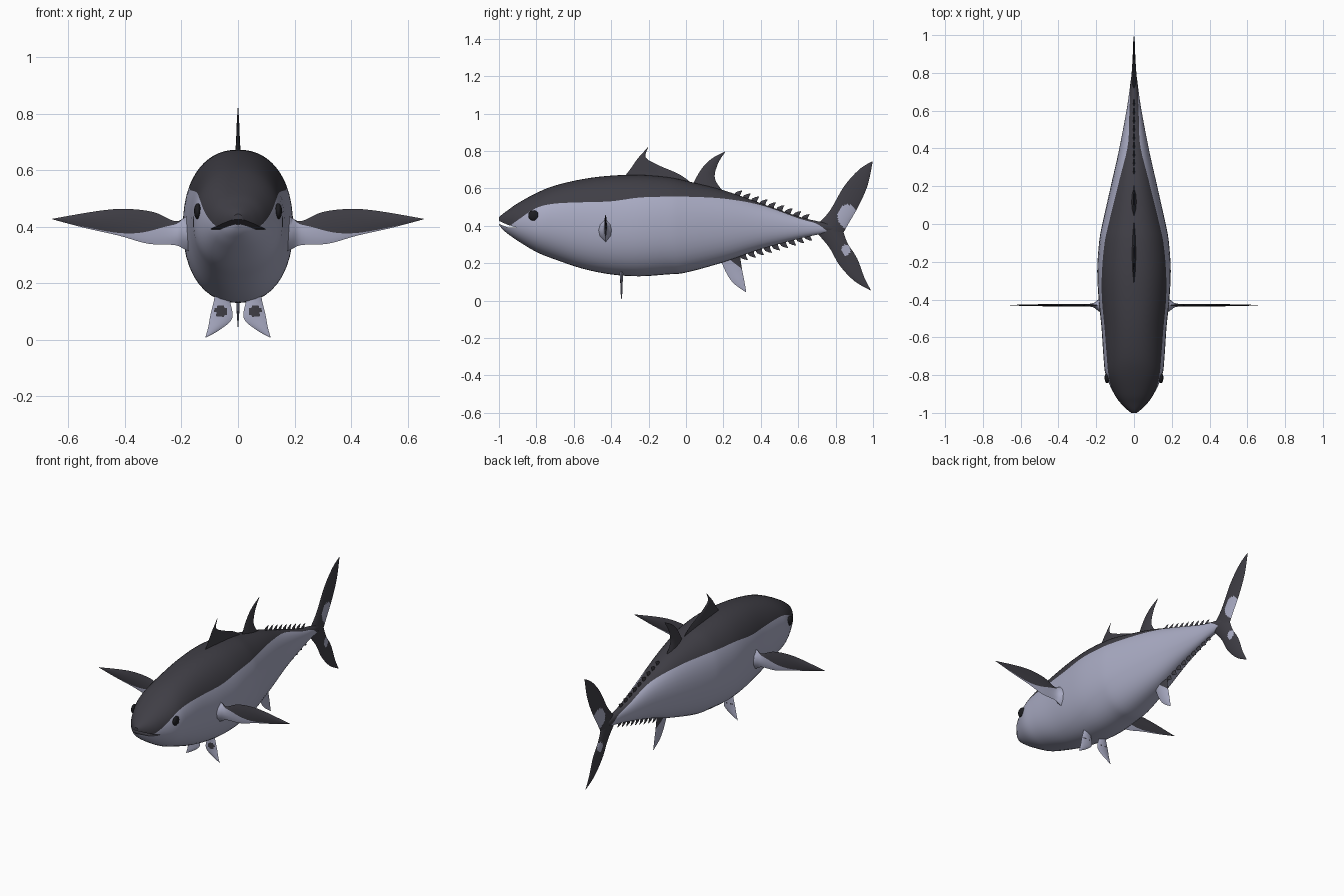
import bpy, bmesh, math
from mathutils import Vector

cube = bpy.data.objects.get("Cube")
if cube:
    bpy.data.objects.remove(cube)


def make_material(name, colour):
    mat = bpy.data.materials.new(name)
    mat.use_nodes = True
    mat.diffuse_color = (*colour, 1)
    mat.node_tree.nodes["Principled BSDF"].inputs["Base Color"].default_value = (*colour, 1)
    return mat


DARK, LIGHT, BLACK = 0, 1, 2
MATERIALS = [make_material("dark slate", (.05, .048, .06)),
             make_material("pale silver", (.40, .41, .55)),
             make_material("eye black", (.012, .012, .015))]


def smooth_rows(rows, steps):
    """Catmull-Rom interpolation through rows of numbers."""
    rows = [Vector(r) for r in rows]
    result = []
    for i in range(len(rows) - 1):
        a, b = rows[max(i - 1, 0)], rows[i]
        c, d = rows[i + 1], rows[min(i + 2, len(rows) - 1)]
        for k in range(steps):
            t = k / steps
            result.append(b + (c - a) * (t / 2) + (a * 2 - b * 5 + c * 4 - d) * (t * t / 2)
                          + (b * 3 - a - c * 3 + d) * (t ** 3 / 2))
    return result + [rows[-1]]


def finish(name, bm, angle=40):
    """Turn a bmesh into a smooth-shaded object with the shared materials."""
    bmesh.ops.remove_doubles(bm, verts=bm.verts, dist=.0002)
    bmesh.ops.recalc_face_normals(bm, faces=bm.faces)
    mesh = bpy.data.meshes.new(name)
    bm.to_mesh(mesh)
    bm.free()
    for mat in MATERIALS:
        mesh.materials.append(mat)
    obj = bpy.data.objects.new(name, mesh)
    bpy.context.collection.objects.link(obj)
    bpy.ops.object.select_all(action='DESELECT')
    obj.select_set(True)
    bpy.context.view_layer.objects.active = obj
    bpy.ops.object.shade_smooth_by_angle(angle=math.radians(angle))
    return obj


def loft(bm, rings, material_of):
    """Skin closed rings; material_of(column, centre) picks each face's material."""
    loops = [[bm.verts.new(p) for p in ring] for ring in rings]
    count = len(loops[0])
    for lower, upper in zip(loops, loops[1:]):
        for j in range(count):
            k = (j + 1) % count
            face = bm.faces.new((lower[j], lower[k], upper[k], upper[j]))
            face.material_index = material_of(j, face.calc_center_median())
    bm.faces.new(loops[0])
    bm.faces.new(loops[-1])


# Body stations: y, belly z, back z, half width, colour line z
STATIONS = [
    (-1, .405, .445, .015, .428), (-.98, .38, .463, .04, .415), (-.95, .355, .485, .07, .398),
    (-.9, .32, .52, .105, .43), (-.8, .26, .575, .15, .495), (-.7, .22, .615, .162, .518),
    (-.55, .17, .65, .172, .525), (-.4, .14, .668, .187, .53), (-.25, .13, .672, .195, .55),
    (-.1, .14, .66, .185, .555), (0, .15, .64, .168, .555), (.2, .205, .59, .123, .545),
    (.4, .275, .52, .078, .51), (.6, .33, .45, .04, .44), (.7, .352, .425, .025, .41),
    (.77, .365, .41, .016, .365), (.83, .37, .395, .006, .37)]
UPPER, LOWER = 10, 14


def body_ring(row):
    y, low, high, half, line = row
    middle, height = (low + high) / 2, (high - low) / 2
    ratio = max(-1, min(1, (line - middle) / height))
    split = math.asin(math.copysign(abs(ratio) ** 1.1, ratio))
    top, bottom = math.pi / 2, -math.pi / 2
    angles = [top + (split - top) * i / UPPER for i in range(UPPER)]
    angles += [split + (bottom - split) * i / LOWER for i in range(LOWER + 1)]
    side = []
    for a in angles:
        s = math.sin(a)
        side.append((half * abs(math.cos(a)) ** .9, y,
                     middle + height * math.copysign(abs(s) ** .9, s)))
    return side + [(-x, y, z) for x, y, z in side[-2:0:-1]]


bm = bmesh.new()
total = 2 * (UPPER + LOWER)
loft(bm, [body_ring(r) for r in smooth_rows(STATIONS, 5)],
     lambda j, c: DARK if j < UPPER or j >= total - UPPER else LIGHT)
body = finish("body", bm)

# Mouth slit cut out of the snout
bm = bmesh.new()
profile = [(-1.03, .439), (-.95, .404), (-.905, .391), (-.95, .39), (-1.03, .421)]
loft(bm, [[(x, y, z) for y, z in profile] for x in (-.3, .3)], lambda j, c: DARK)
cutter = finish("mouth_cutter", bm)
cutter.hide_render = True
cut = body.modifiers.new("mouth", 'BOOLEAN')
cut.operation, cut.solver, cut.object = 'DIFFERENCE', 'EXACT', cutter
bpy.context.view_layer.objects.active = body
bpy.ops.object.modifier_apply(modifier=cut.name)
bpy.data.objects.remove(cutter)


def fin(name, rows, place, colours=(DARK, DARK), spots=(), steps=5, cells=4):
    """Lens-section fin. Rows from root to tip: leading u, v, trailing u, v,
    thickness, and the chord fraction where the second colour starts."""
    rings = []
    for row in smooth_rows(rows, steps):
        lead, trail = Vector(row[:2]), Vector(row[2:4])
        thick, split = max(row[4], .001), max(0, min(1, row[5]))
        chord = [split * i / cells for i in range(cells)]
        chord += [split + (1 - split) * i / cells for i in range(cells + 1)]
        near = [(lead.lerp(trail, f), thick / 2 * math.sin(math.pi * f) ** .7 if 0 < f < 1 else 0)
                for f in chord]
        ring = near + [(p, -w) for p, w in near[-2:0:-1]]
        rings.append([place(p.x, p.y, w) for p, w in ring])

    def colour(j, centre):
        for spot_centre, radius, height in spots:
            d = centre - Vector(spot_centre)
            if (max(abs(d.x), abs(d.y)) / radius) ** 2 + (d.z / height) ** 2 < 1:
                return LIGHT if colours[0] == DARK else DARK
        return colours[0 if j < cells or j >= 3 * cells else 1]

    bm = bmesh.new()
    loft(bm, rings, colour)
    return finish(name, bm, 60)


def median(u, v, w):
    return (w, u, v)


# Fins on the centre line
fin("front_dorsal_fin", [
    (-.34, .65, .05, .61, .03, 1), (-.30, .70, -.03, .672, .016, 1),
    (-.26, .757, -.15, .725, .011, 1), (-.235, .785, -.215, .765, .008, 1),
    (-.205, .82, -.203, .818, .002, 1)], median)
fin("rear_dorsal_fin", [
    (.03, .61, .21, .57, .03, 1), (.08, .70, .155, .65, .014, 1),
    (.135, .757, .17, .73, .009, 1), (.207, .797, .209, .794, .002, 1)], median)
fin("anal_fin", [
    (.18, .24, .30, .27, .03, .4), (.19, .205, .292, .225, .02, .5), (.22, .14, .30, .165, .014, 1),
    (.257, .09, .31, .115, .01, 1), (.32, .045, .322, .047, .002, 1)], median, (LIGHT, DARK))

# Tail lobes with pale patches
fin("tail_upper_lobe", [
    (.68, .385, .84, .36, .03, 1), (.765, .475, .865, .405, .022, 1),
    (.845, .61, .925, .51, .014, 1), (.925, .70, .972, .62, .01, 1),
    (.995, .745, .998, .743, .002, 1)], median,
    spots=[((0, .862, .45), .05, .065)], steps=12, cells=14)
fin("tail_lower_lobe", [
    (.68, .385, .84, .37, .03, 1), (.765, .285, .865, .305, .022, 1),
    (.82, .19, .915, .225, .014, 1), (.9, .105, .955, .12, .01, 1),
    (.985, .055, .988, .057, .002, 1)], median,
    spots=[((0, .855, .27), .022, .03)], steps=12, cells=14)

# Rows of finlets along the back and belly
for side, start, slope, up in (("upper", .572, -.35, 1), ("lower", .225, .3, -1)):
    for i in range(9):
        y = .26 + .045 * i if up > 0 else .29 + .043 * i
        z = start + slope * (y - .25)
        fin(f"{side}_finlet_{i + 1}", [
            (y - .02, z - .03 * up, y + .03, z - .035 * up, .014, 1),
            (y + .005, z + .01 * up, y + .03, z - .005 * up, .009, 1),
            (y + .04, z + .02 * up, y + .041, z + .018 * up, .002, 1)], median, steps=2, cells=2)

# Paired fins and eyes
for side, s in (("left", 1), ("right", -1)):
    fin(f"{side}_pectoral_fin", [
        (.15, .46, .15, .30, .12, 0), (.19, .432, .19, .32, .06, 0),
        (.225, .42, .225, .335, .018, .15), (.30, .452, .32, .34, .014, .6),
        (.40, .463, .42, .368, .012, .9), (.5, .455, .54, .395, .01, .95),
        (.657, .428, .657, .426, .003, 1)],
        lambda u, v, w: (s * u, w - .43, v), (DARK, LIGHT))
    fin(f"{side}_pelvic_fin", [
        (.03, .18, .08, .18, .03, 1), (.03, .145, .085, .14, .018, 1),
        (.02, .078, .098, .085, .012, 1), (.06, .038, .106, .042, .009, 1),
        (.114, .007, .116, .007, .002, 1)],
        lambda u, v, w: (s * u, w - .345, v), (LIGHT, LIGHT),
        spots=[((s * .06, -.36, .10), .021, .021)], steps=8, cells=8)
    bm = bmesh.new()
    bmesh.ops.create_uvsphere(bm, u_segments=20, v_segments=12, radius=.028)
    for v in bm.verts:
        v.co = Vector((v.co.x * .45 + s * .143, v.co.y - .815, v.co.z + .455))
    for face in bm.faces:
        face.material_index = BLACK
    finish(f"{side}_eye", bm)
